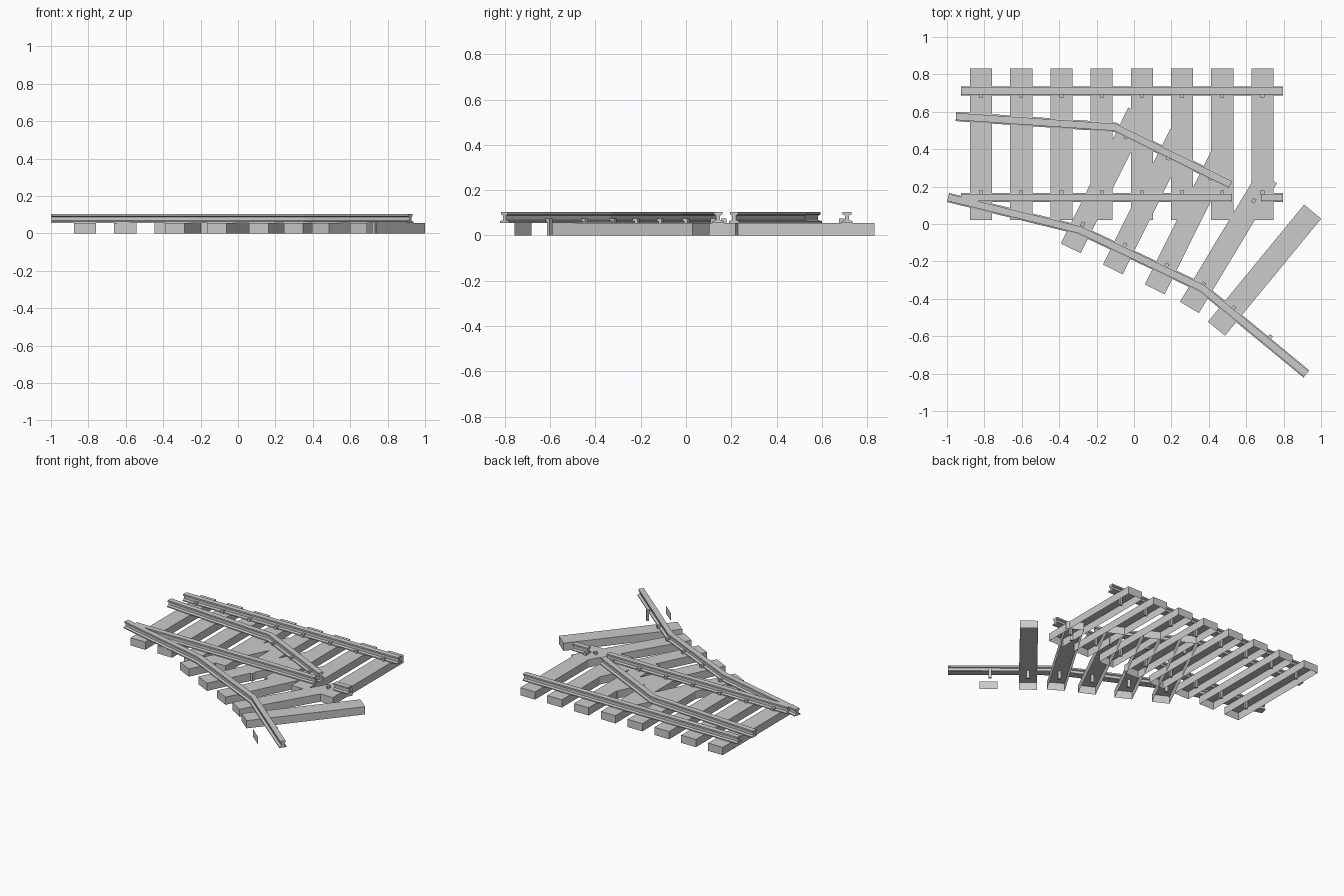
import bpy, bmesh, math
from mathutils import Vector

if "Cube" in bpy.data.objects:
    bpy.data.objects.remove(bpy.data.objects["Cube"])

TIE_TOP, RAIL_TOP = 0.056, 0.103
TIE_L, TIE_W, GAUGE = 0.81, 0.118, 0.26


def make_object(name, bm, loc=(0, 0, 0), angle=0.0):
    mesh = bpy.data.meshes.new(name)
    bm.to_mesh(mesh)
    bm.free()
    ob = bpy.data.objects.new(name, mesh)
    ob.location = loc
    ob.rotation_euler.z = angle
    bpy.context.collection.objects.link(ob)
    return ob


def add_box(bm, lo, hi):
    verts = bmesh.ops.create_cube(bm, size=1)["verts"]
    for v in verts:
        v.co = Vector([lo[i] if v.co[i] < 0 else hi[i] for i in range(3)])
    return verts


# Tie: box with an open underside
def tie(name, x, y, angle):
    bm = bmesh.new()
    add_box(bm, (-TIE_W / 2, -TIE_L / 2, 0), (TIE_W / 2, TIE_L / 2, TIE_TOP))
    bm.normal_update()
    bottom = [f for f in bm.faces if f.normal.z < -0.5]
    bmesh.ops.delete(bm, geom=bottom, context="FACES_ONLY")
    make_object(name, bm, (x, y, 0), angle)


# Spike: shank with a hooked head; side is the direction of the rail along the tie
def spike(name, x, y, angle, t):
    side = 1 if t > 0 else -1
    bm = bmesh.new()
    add_box(bm, (-0.01, -0.011, 0), (0.01, 0.004, 0.064))
    add_box(bm, (-0.01, -0.011, 0.064), (0.01, 0.013, 0.075))
    px, py = x - math.sin(angle) * t, y + math.cos(angle) * t
    make_object(name, bm, (px, py, 0), angle + (0 if side > 0 else math.pi))


# Rail: I-shaped profile swept with mitred bends
HALF = [(0.025, TIE_TOP), (0.025, 0.063), (0.009, 0.068),
        (0.009, 0.088), (0.019, 0.092), (0.019, RAIL_TOP)]
PROFILE = HALF + [(-u, z) for u, z in reversed(HALF)]


def rail(name, path):
    pts = [Vector(p) for p in path]
    bm = bmesh.new()
    rings = []
    for i, p in enumerate(pts):
        d0 = (p - pts[i - 1]).normalized() if i else None
        d1 = (pts[i + 1] - p).normalized() if i < len(pts) - 1 else None
        d0, d1 = d0 or d1, d1 or d0
        d = (d0 + d1).normalized()
        n = Vector((-d.y, d.x)) / d.dot(d0)
        rings.append([bm.verts.new((p.x + n.x * u, p.y + n.y * u, z)) for u, z in PROFILE])
    k = len(PROFILE)
    for a, b in zip(rings, rings[1:]):
        for j in range(k):
            bm.faces.new((a[j], a[(j + 1) % k], b[(j + 1) % k], b[j]))
    bm.faces.new(rings[0])
    bm.faces.new(rings[-1])
    bmesh.ops.recalc_face_normals(bm, faces=bm.faces)
    make_object(name, bm)


# Straight track ties and spikes
for i in range(8):
    x, y = -0.818 + 0.215 * i, 0.427
    tie(f"straight_tie_{i}", x, y, 0)
    for t in (GAUGE, -GAUGE):
        spike(f"straight_spike_{i}", x, y, 0, t)

# Branch track ties and spikes
branch = [(-0.158, 0.233, 26.4), (0.067, 0.120, 26.4), (0.291, 0.013, 26.4),
          (0.505, -0.099, 31.0), (0.698, -0.247, 39.4)]
for i, (x, y, deg) in enumerate(branch):
    a = -math.radians(deg)
    tie(f"branch_tie_{i}", x, y, a)
    for t in (GAUGE, -GAUGE) if i < 4 else (-GAUGE,):
        spike(f"branch_spike_{i}", x, y, a, t)

# Last branch tie: only its end plate and one spike remain
a = -math.radians(39.4)
spike("loose_spike", 0.893, -0.403, a, -GAUGE)
bm = bmesh.new()
w = TIE_W / 2
bm.faces.new([bm.verts.new(c) for c in
              ((-w, 0, 0), (w, 0, 0), (w, 0, TIE_TOP), (-w, 0, TIE_TOP))])
make_object("loose_end_plate", bm, (0.645, -0.72, 0), a)

# Rails
rail("outer_rail", [(-0.925, 0.711), (0.797, 0.711)])
rail("inner_rail", [(-0.925, 0.142), (0.524, 0.142)])
rail("inner_rail_stub", [(0.679, 0.142), (0.797, 0.142)])
rail("branch_inner_rail", [(-0.952, 0.575), (-0.10, 0.517), (0.516, 0.212)])
rail("branch_outer_rail", [(-0.994, 0.142), (-0.289, -0.032),
                           (0.364, -0.342), (0.922, -0.802)])
